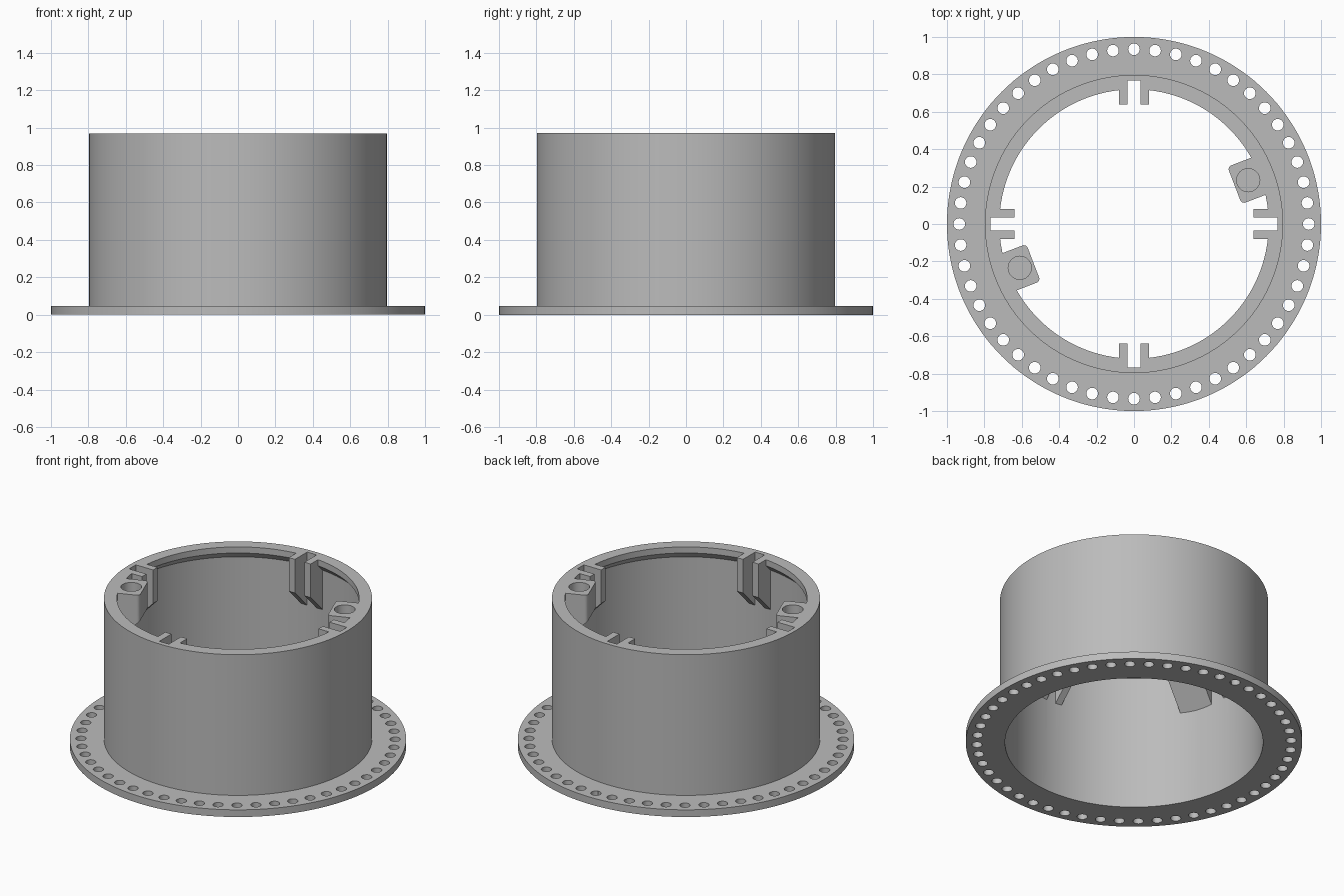
import bpy, bmesh, math
from mathutils import Matrix

cube = bpy.data.objects.get("Cube")
if cube:
    bpy.data.objects.remove(cube, do_unlink=True)

HEIGHT, FLANGE_H = 0.97, 0.047
OUTER, BORE, LIP = 0.797, 0.767, 0.72
SEGMENTS = 144

grey = bpy.data.materials.new("plain grey")
grey.use_nodes = True
COLOUR = (0.5, 0.5, 0.5, 1)
grey.diffuse_color = COLOUR
grey.node_tree.nodes["Principled BSDF"].inputs["Base Color"].default_value = COLOUR


def make_object(name, bm):
    bmesh.ops.recalc_face_normals(bm, faces=bm.faces)
    mesh = bpy.data.meshes.new(name)
    bm.to_mesh(mesh)
    bm.free()
    mesh.materials.append(grey)
    obj = bpy.data.objects.new(name, mesh)
    bpy.context.collection.objects.link(obj)
    return obj


def lathe(name, profile):
    """Turn a closed (radius, z) outline around the z axis."""
    bm = bmesh.new()
    rings = []
    for i in range(SEGMENTS):
        a = math.tau * i / SEGMENTS
        rings.append([bm.verts.new((r * math.cos(a), r * math.sin(a), z)) for r, z in profile])
    n = len(profile)
    for i in range(SEGMENTS):
        a, b = rings[i], rings[(i + 1) % SEGMENTS]
        for j in range(n):
            k = (j + 1) % n
            bm.faces.new((a[j], b[j], b[k], a[k]))
    return make_object(name, bm)


def prism(name, profile, side, width, angle, rounding=0):
    """Extrude a (radius, z) outline sideways, then turn it to an angle."""
    bm = bmesh.new()
    face = bm.faces.new([bm.verts.new((r, side - width / 2, z)) for r, z in profile])
    new = bmesh.ops.extrude_face_region(bm, geom=[face])["geom"]
    bmesh.ops.translate(bm, verts=[v for v in new if isinstance(v, bmesh.types.BMVert)],
                        vec=(0, width, 0))
    if rounding:
        inner = min(r for r, z in profile)
        edges = [e for e in bm.edges if all(abs(v.co.x - inner) < 1e-4 for v in e.verts)
                 and abs(e.verts[0].co.y - e.verts[1].co.y) < 1e-4]
        bmesh.ops.bevel(bm, geom=edges, offset=rounding, segments=5, profile=0.5, affect='EDGES')
    bmesh.ops.rotate(bm, verts=bm.verts, matrix=Matrix.Rotation(angle, 3, 'Z'))
    return make_object(name, bm)


def pins(name, radius, distance, z0, z1, angles, sides):
    """Upright cylinders placed around a circle."""
    bm = bmesh.new()
    for a in angles:
        spot = Matrix.Translation((distance * math.cos(a), distance * math.sin(a), (z0 + z1) / 2))
        bmesh.ops.create_cone(bm, cap_ends=True, segments=sides, radius1=radius, radius2=radius,
                              depth=z1 - z0, matrix=spot)
    return make_object(name, bm)


def combine(target, other, operation):
    mod = target.modifiers.new(operation.title(), 'BOOLEAN')
    mod.operation, mod.solver, mod.object = operation, 'EXACT', other
    bpy.context.view_layer.objects.active = target
    bpy.ops.object.modifier_apply(modifier=mod.name)
    bpy.data.objects.remove(other, do_unlink=True)


# Flanged tube with an overhanging lip inside the top
lip_z = HEIGHT - 0.04
housing = lathe("flanged_housing", [
    (BORE, 0), (1, 0), (1, FLANGE_H), (OUTER, FLANGE_H), (OUTER, HEIGHT),
    (LIP, HEIGHT), (LIP, lip_z), (BORE, lip_z - (BORE - LIP))])

# Ring of bolt holes through the flange
HOLES = 52
combine(housing, pins("bolt_holes", 0.031, 0.934, -0.05, 0.1,
                      [math.tau * i / HOLES for i in range(HOLES)], 24), 'DIFFERENCE')

# Four guides: paired arms with sloped feet and a slot through the lip between them
embed = 0.782
arm = [(0.64, HEIGHT), (embed, HEIGHT), (embed, 0.605), (0.64, 0.75)]
slot = [(0.6, 1.1), (0.766, 1.1), (0.766, 0.8), (0.6, 0.8)]
for quarter in range(4):
    angle = quarter * math.pi / 2
    combine(housing, prism("guide_slot", slot, 0, 0.07, angle), 'DIFFERENCE')
    for side in (-1, 1):
        combine(housing, prism("guide_arm", arm, side * 0.057, 0.045, angle), 'UNION')

# Two opposite screw bosses with sloped undersides and blind holes
boss = [(0.576, HEIGHT), (embed, HEIGHT), (embed, 0.595), (0.576, 0.8)]
boss_angles = [math.radians(21), math.radians(201)]
for angle in boss_angles:
    combine(housing, prism("screw_boss", boss, 0, 0.213, angle, 0.022), 'UNION')
combine(housing, pins("screw_holes", 0.062, 0.654, HEIGHT - 0.13, 1.1, boss_angles, 40), 'DIFFERENCE')

# Smooth the round walls, keep the corners crisp
bpy.ops.object.select_all(action='DESELECT')
housing.select_set(True)
bpy.context.view_layer.objects.active = housing
bpy.ops.object.shade_smooth_by_angle(angle=math.radians(25))
